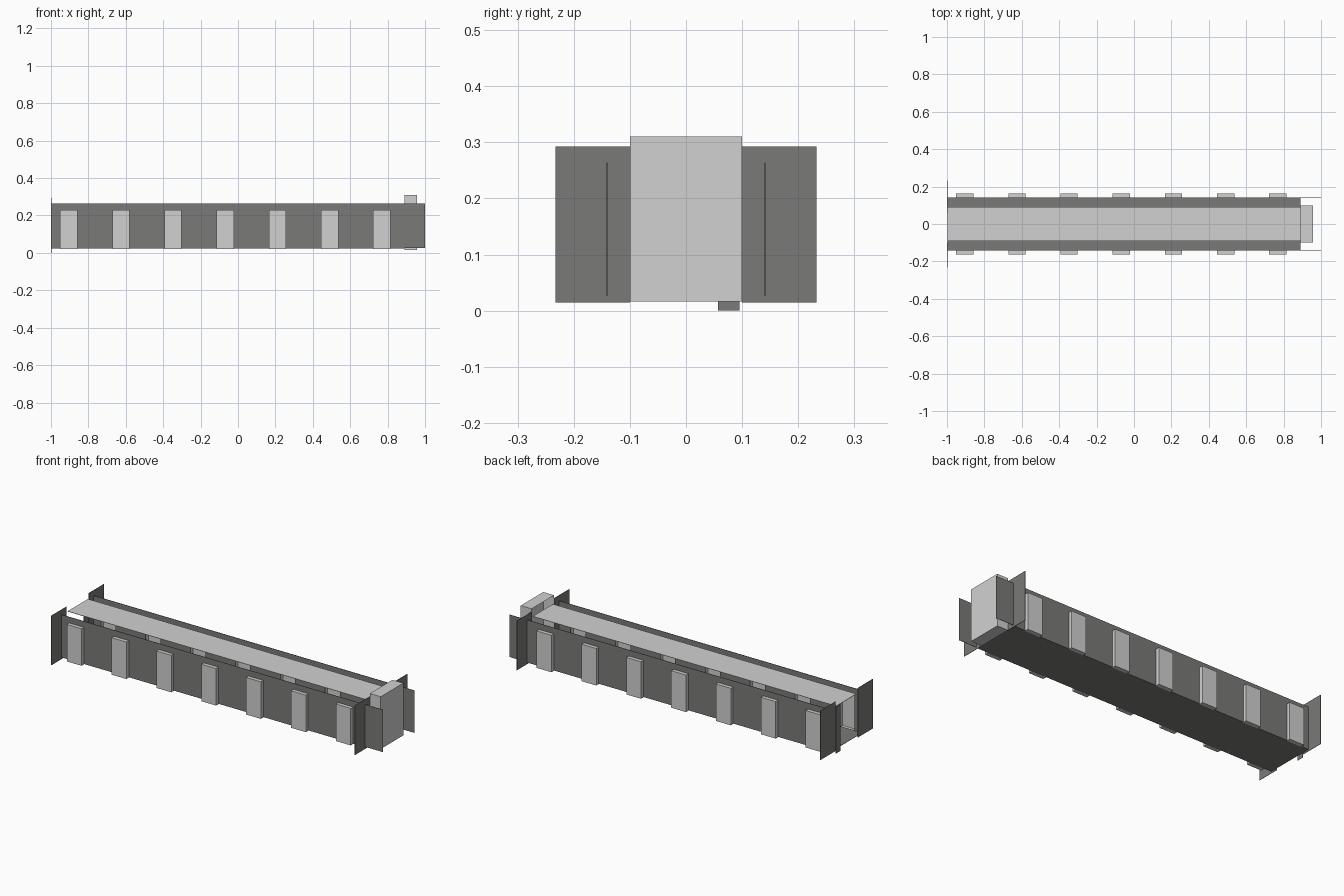
import bpy, bmesh

if "Cube" in bpy.data.objects:
    bpy.data.objects.remove(bpy.data.objects["Cube"])


def material(name, rgb):
    m = bpy.data.materials.new(name)
    m.diffuse_color = (*rgb, 1)
    m.use_nodes = True
    m.node_tree.nodes["Principled BSDF"].inputs["Base Color"].default_value = m.diffuse_color
    return m


LIGHT = material("light grey", (0.64, 0.64, 0.64))
DARK = material("dark grey", (0.195, 0.195, 0.19))


def box(name, lo, hi, mat, open_dir=None):
    """Box from two corners; open_dir = (axis, sign) removes that side."""
    bm = bmesh.new()
    bmesh.ops.create_cube(bm, size=1)
    for v in bm.verts:
        v.co = [(lo[i] + hi[i]) / 2 + v.co[i] * (hi[i] - lo[i]) for i in range(3)]
    if open_dir:
        bm.normal_update()
        axis, sign = open_dir
        bmesh.ops.delete(bm, geom=[f for f in bm.faces if f.normal[axis] * sign > 0.9],
                         context='FACES')
    me = bpy.data.meshes.new(name)
    bm.to_mesh(me)
    bm.free()
    me.materials.append(mat)
    ob = bpy.data.objects.new(name, me)
    bpy.context.collection.objects.link(ob)
    return ob


def side_box(name, s, x0, x1, y0, y1, z0, z1, mat, open_dir=None):
    """Box on the s (+1/-1) side of the corridor, y given as distance from the middle."""
    a, b = sorted((s * y0, s * y1))
    return box(name, (x0, a, z0), (x1, b, z1), mat, open_dir)


T = 0.002                     # sheet thickness
WALL, Z0, Z1 = 0.142, 0.026, 0.264
END = 0.89                    # corridor end
DOORS = [-0.905 + i * 0.279 for i in range(7)]
HALF = 0.046

# floor and narrow ceiling panel
box("floor", (-0.997, -WALL, Z0 - T), (END, WALL, Z0), DARK)
box("ceiling_panel", (-0.997, -0.09, Z1 - T), (END, 0.09, Z1), LIGHT)

for s in (-1, 1):
    # wall panels between the doors, running on past the corridor end
    starts = [-0.998] + [d + HALF for d in DOORS]
    ends = [d - HALF for d in DOORS] + [1.0]
    for a, b in zip(starts, ends):
        side_box("wall_panel", s, a, b, WALL - T, WALL, Z0, Z1, DARK)
    for d in DOORS:
        # header over the door, and door niche open to the inside
        side_box("door_header", s, d - HALF, d + HALF, WALL - T, WALL, 0.23, Z1, DARK)
        side_box("door_niche", s, d - HALF, d + HALF, WALL - T, 0.163,
                 0.022, 0.23, LIGHT, (1, -s))
    # end plates either side of the openings
    for x in (-0.998, END):
        side_box("end_plate", s, x - T / 2, x + T / 2, 0.1, 0.233, 0.015, 0.293, DARK)

# large niche closing the right end
box("end_niche", (END, -0.1, 0.016), (0.958, 0.1, 0.31), LIGHT, (0, -1))

# narrow leaf standing in the open left end
box("end_leaf", (-1.0, 0.057, 0.0), (-0.998, 0.095, 0.26), DARK)
